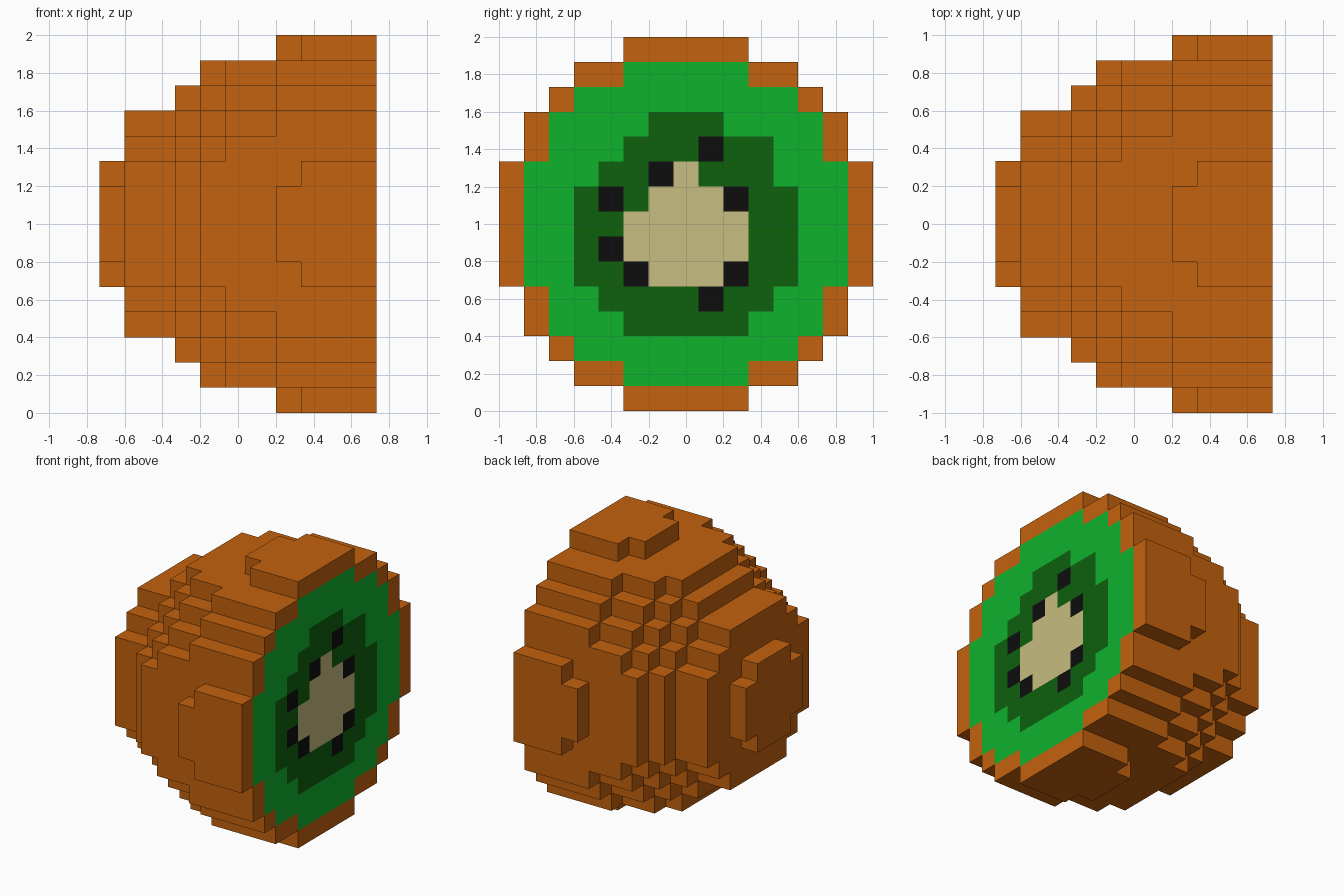
import bpy, bmesh

if "Cube" in bpy.data.objects:
    bpy.data.objects.remove(bpy.data.objects["Cube"])

S = 2 / 15           # cell size
FACE = 5.5 * S       # x of the flat cut face
# Squared radius (in cells) of each slice, from the cut face to the rounded end
SLICES = [53, 53, 53, 52, 45, 45, 40, 29, 20, 20, 5]
FLESH_R2 = 41        # the flesh disc inside the skin rim
R = range(-7, 8)


def material(name, rgb):
    m = bpy.data.materials.new(name)
    m.diffuse_color = (*rgb, 1)
    m.use_nodes = True
    m.node_tree.nodes["Principled BSDF"].inputs["Base Color"].default_value = m.diffuse_color
    return m


def build(name, mat, quads):
    """Mesh object from quads given in cell units (x from cut face, y, z from axis)."""
    bm = bmesh.new()
    for q in quads:
        bm.faces.new([bm.verts.new((FACE + x * S, y * S, 1 + z * S)) for x, y, z in q])
    bmesh.ops.remove_doubles(bm, verts=bm.verts, dist=1e-4)
    me = bpy.data.meshes.new(name)
    bm.to_mesh(me)
    bm.free()
    me.materials.append(mat)
    ob = bpy.data.objects.new(name, me)
    bpy.context.collection.objects.link(ob)
    return ob


def cell_side(c, axis, sign):
    """Outward quad on one side of the cell centred at c."""
    u, v = (axis + 1) % 3, (axis + 2) % 3
    corners = [(-.5, -.5), (.5, -.5), (.5, .5), (-.5, .5)]
    if sign < 0:
        corners.reverse()
    quad = []
    for a, b in corners:
        p = list(c)
        p[axis] += sign * .5
        p[u] += a
        p[v] += b
        quad.append(p)
    return quad


def sheet(cells):
    """Cut-face quads for a set of (y, z) cells."""
    return [cell_side((-.5, y, z), 0, 1) for y, z in sorted(cells)]


def rows(spans):
    """Set of (y, z) cells from {row: (first y, last y)}."""
    return {(y, z) for z, (a, b) in spans.items() for y in range(a, b + 1)}


# Colours
skin_mat = material("skin orange brown", (.552, .122, .0045))
flesh_mat = material("flesh green", (.0048, .445, .026))
inner_mat = material("inner dark green", (.004, .119, .004))
core_mat = material("core cream", (.578, .509, .220))
seed_mat = material("seed black", (.004, .004, .004))

# Skin: exposed sides of the stepped half ellipsoid, leaving the flesh disc open
solid = {(-d, y, z) for d, r2 in enumerate(SLICES) for y in R for z in R
         if y * y + z * z <= r2}
skin = []
for x, y, z in sorted(solid):
    for axis in range(3):
        for sign in (-1, 1):
            n = [x, y, z]
            n[axis] += sign
            if tuple(n) in solid or (n[0] > 0 and y * y + z * z <= FLESH_R2):
                continue
            skin.append(cell_side((x - .5, y, z), axis, sign))
build("skin", skin_mat, skin)

# Cut face: flesh, inner ring, core and seeds, all flush
disc = {(y, z) for y in R for z in R if y * y + z * z <= FLESH_R2}
inner = rows({4: (-1, 1), 3: (-2, 3), 2: (-3, 3), 1: (-4, 4), 0: (-4, 4),
              -1: (-4, 4), -2: (-4, 4), -3: (-3, 3), -4: (-2, 2)})
core = rows({2: (0, 0), 1: (-1, 1), 0: (-2, 2), -1: (-2, 2), -2: (-1, 1)})
seeds = {(1, 3), (-1, 2), (-3, 1), (2, 1), (-3, -1), (-2, -2), (2, -2), (1, -3)}

build("flesh", flesh_mat, sheet(disc - inner))
build("inner_flesh", inner_mat, sheet(inner - core - seeds))
build("core", core_mat, sheet(core))
build("seeds", seed_mat, sheet(seeds))
